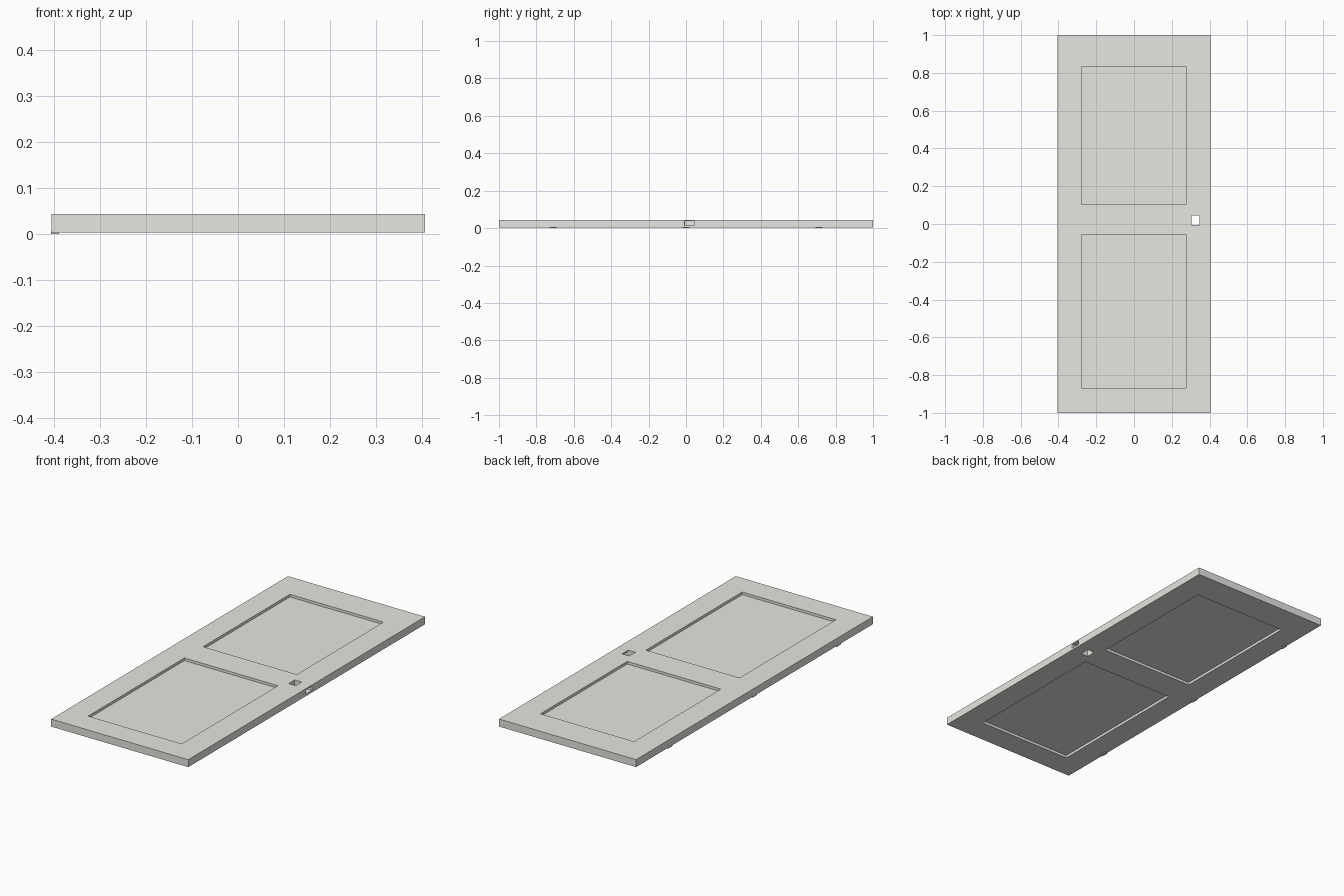
import bpy

if "Cube" in bpy.data.objects:
    bpy.data.objects.remove(bpy.data.objects["Cube"])

TOP, BOTTOM = 0.044, 0.004
RECESS = 0.014

# Off-white paint
paint = bpy.data.materials.new("off_white_paint")
paint.diffuse_color = (0.8, 0.79, 0.76, 1)
paint.use_nodes = True
paint.node_tree.nodes["Principled BSDF"].inputs["Base Color"].default_value = paint.diffuse_color


def box(name, x, y, z):
    """Axis-aligned painted box from (min, max) ranges."""
    bpy.ops.mesh.primitive_cube_add(size=1, location=[(a + b) / 2 for a, b in (x, y, z)])
    ob = bpy.context.object
    ob.name = name
    ob.scale = [b - a for a, b in (x, y, z)]
    bpy.ops.object.transform_apply(location=False, rotation=False, scale=True)
    ob.data.materials.append(paint)
    return ob


def cut(target, x, y, z):
    """Subtract a box from the target and remove the cutter."""
    cutter = box("cutter", x, y, z)
    cutter.hide_render = True
    mod = target.modifiers.new("cut", 'BOOLEAN')
    mod.operation = 'DIFFERENCE'
    mod.solver = 'EXACT'
    mod.object = cutter
    bpy.context.view_layer.objects.active = target
    bpy.ops.object.modifier_apply(modifier=mod.name)
    bpy.data.objects.remove(cutter)


# Door slab
door = box("door_slab", (-0.405, 0.406), (-1, 1), (BOTTOM, TOP))

# Recessed panels on both faces
for y in ((0.102, 0.835), (-0.869, -0.056)):
    cut(door, (-0.278, 0.276), y, (TOP - RECESS, TOP + 0.05))
    cut(door, (-0.278, 0.276), y, (BOTTOM - 0.05, BOTTOM + RECESS))

# Handle hole through the slab, and the latch slot running to the edge
cut(door, (0.304, 0.346), (-0.006, 0.045), (-0.1, 0.1))
cut(door, (0.33, 0.5), (-0.007, 0.044), (0.015, 0.037))

# Hinge leaves along the left edge of the back face
for i, y in enumerate((-0.712, 0, 0.712)):
    box(f"hinge_{i + 1}", (-0.406, -0.389), (y - 0.019, y + 0.019), (0, 0.006))
